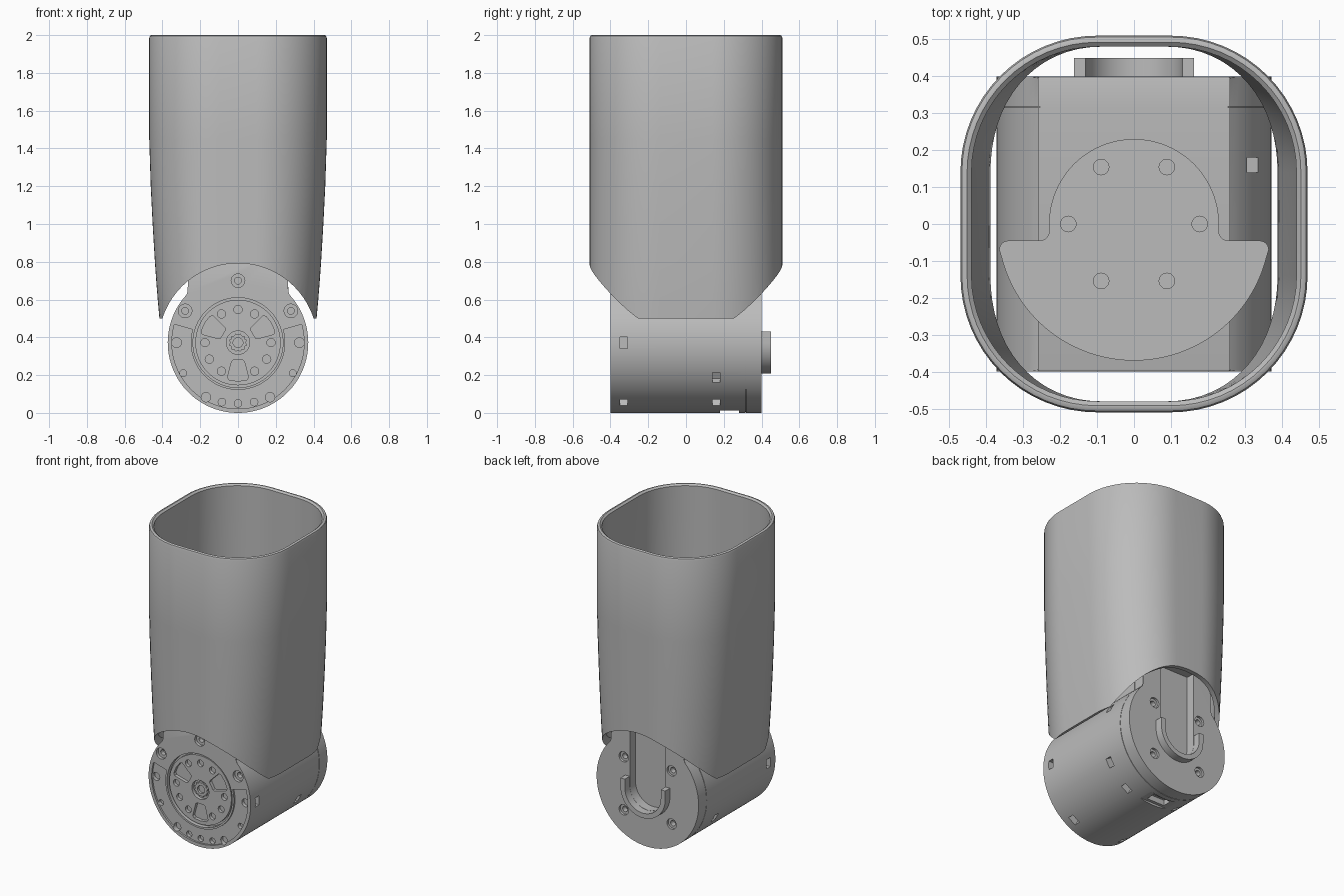
import bpy, bmesh, math
from math import cos, sin, radians, pi

old = bpy.data.objects.get("Cube")
if old:
    bpy.data.objects.remove(old, do_unlink=True)

grey = bpy.data.materials.new("mid_grey")
grey.use_nodes = True
grey.diffuse_color = (0.5, 0.5, 0.5, 1)
grey.node_tree.nodes["Principled BSDF"].inputs["Base Color"].default_value = grey.diffuse_color

C = 0.372      # height of the drum axis
R = 0.372      # drum radius
NECK = 0.26    # half width of the neck
TOP = 0.88     # top of the neck


def arc(cx, cy, r, a0, a1, n=24):
    return [(cx + r * cos(radians(a0 + (a1 - a0) * i / n)),
             cy + r * sin(radians(a0 + (a1 - a0) * i / n))) for i in range(n + 1)]


def circle(cx, cy, r, n=24):
    return arc(cx, cy, r, 0, 360, n)[:-1]


def rect(x0, y0, x1, y1):
    return [(x0, y0), (x1, y0), (x1, y1), (x0, y1)]


def turn(pts, angle, cx=0, cy=C):
    c, s = cos(radians(angle)), sin(radians(angle))
    return [(cx + x * c - y * s, cy + x * s + y * c) for x, y in pts]


def add_object(name, bm):
    bmesh.ops.recalc_face_normals(bm, faces=bm.faces)
    mesh = bpy.data.meshes.new(name)
    bm.to_mesh(mesh)
    bm.free()
    obj = bpy.data.objects.new(name, mesh)
    bpy.context.collection.objects.link(obj)
    return obj


def solid(name, prisms, axis="y", bevel_at=None):
    """Extrude each (outline, low, high) along the axis."""
    bm = bmesh.new()
    for pts, lo, hi in prisms:
        def place(p, d):
            return (p[0], d, p[1]) if axis == "y" else (p[0], p[1], d)
        a = [bm.verts.new(place(p, lo)) for p in pts]
        b = [bm.verts.new(place(p, hi)) for p in pts]
        bm.faces.new(a)
        bm.faces.new(b[::-1])
        for i in range(len(pts)):
            j = (i + 1) % len(pts)
            bm.faces.new((a[i], b[i], b[j], a[j]))
    if bevel_at is not None:
        edges = [e for e in bm.edges if all(abs(v.co.y - bevel_at) < 1e-5 for v in e.verts)]
        bmesh.ops.bevel(bm, geom=edges, offset=0.007, segments=2, profile=0.5, affect="EDGES")
    return add_object(name, bm)


def cut(obj, prisms, axis="y"):
    cutter = solid("cutter", prisms, axis)
    cutter.hide_render = True
    mod = obj.modifiers.new("cut", "BOOLEAN")
    mod.operation, mod.object = "DIFFERENCE", cutter
    mod.solver, mod.use_self = "EXACT", True
    deps = bpy.context.evaluated_depsgraph_get()
    mesh = bpy.data.meshes.new_from_object(obj.evaluated_get(deps))
    obj.modifiers.clear()
    obj.data = mesh
    bpy.data.objects.remove(cutter, do_unlink=True)


def finish(obj):
    obj.data.materials.clear()
    obj.data.materials.append(grey)
    obj.data.shade_smooth()
    obj.data.set_sharp_from_angle(angle=radians(30))


def drum_outline(r, w, top):
    a = math.degrees(math.acos(w / r))
    return arc(0, C, r, a, -180 - a, 96) + [(-w, top), (w, top)]


# Sleeve: tapering rounded tube with an arched lower edge
def sleeve_ring(bm, hx, inset, z):
    r, cx, cy = 0.37 - inset, 0.1, 0.14
    pts = []
    for k, (sx, sy) in enumerate([(1, 1), (-1, 1), (-1, -1), (1, -1)]):
        pts += arc(sx * cx, sy * cy, r, 90 * k, 90 * k + 90, 16)
    s = (hx - inset) / (0.47 - inset)
    return [bm.verts.new((x * s, y, z)) for x, y in pts]


levels = [(0.5, 0.416), (0.6, 0.425), (0.7, 0.433), (0.8, 0.44), (1.0, 0.452),
          (1.2, 0.462), (1.45, 0.47), (1.985, 0.47)]
bm = bmesh.new()
rings = [sleeve_ring(bm, hx, 0, z) for z, hx in levels]
rings += [sleeve_ring(bm, 0.47, 0.004, 1.996), sleeve_ring(bm, 0.47, 0.012, 2.0),
          sleeve_ring(bm, 0.47, 0.018, 2.0), sleeve_ring(bm, 0.47, 0.03, 1.99)]
rings += [sleeve_ring(bm, hx, 0.03, z) for z, hx in reversed(levels[:-1])]
for a, b in zip(rings, rings[1:] + rings[:1]):
    for i in range(len(a)):
        j = (i + 1) % len(a)
        bm.faces.new((a[i], a[j], b[j], b[i]))
sleeve = add_object("sleeve", bm)
cut(sleeve, [(circle(0, C, 0.42, 128), -1, 1)])

# Drum housing with neck
housing = solid("drum_housing", [(drum_outline(R, NECK, TOP), -0.4, 0.315)], bevel_at=-0.4)
rim = arc(0, C, 0.35, 16, -196, 64) + arc(0, C, 0.25, -196, 16, 64)
cut(housing, [(rim, -0.5, -0.388)])
cut(housing, [(circle(0, C, 0.238, 64), -0.5, -0.37)])

# Screw holes on the front flange
flange_screws = [(0, 0.7), (-0.28, 0.54), (0.28, 0.54)]
cut(housing, [(circle(x, z, 0.036), -0.5, -0.38) for x, z in flange_screws])
cut(housing, [(circle(x, z, 0.018), -0.5, -0.35) for x, z in flange_screws])
small = [(0, 0.05, 0.02)]
for s in (-1, 1):
    small += [(s * 0.085, 0.057, 0.02), (s * 0.17, 0.083, 0.025),
              (s * 0.29, 0.21, 0.018), (s * 0.325, C, 0.026)]
cut(housing, [(circle(x, z, r, 16), -0.5, -0.365) for x, z, r in small])

# Vent slots around the drum and the connector opening below
slots = [(30, 0.16)]
for a, y in [(0, -0.33), (-59, -0.33), (-30, 0.16), (-59, 0.16)]:
    slots += [(a, y), (180 - a, y)]
slot = rect(R - 0.045, -0.03, R + 0.05, 0.03)
cut(housing, [(turn(slot, a), y - 0.02, y + 0.02) for a, y in slots])
cut(housing, [(rect(-0.1, -0.05, 0.1, 0.014), 0.18, 0.28)])
cut(housing, [(rect(-0.065, -0.05, 0.065, 0.05), 0.2, 0.26)])

# Rotor disc with three windows and a ring of holes
rotor = solid("rotor_disc", [(circle(0, C, 0.226, 64), -0.392, -0.33)], bevel_at=-0.392)
window = [(0.092, -0.026), (0.1, -0.034), (0.185, -0.056), (0.198, -0.046),
          (0.204, 0), (0.198, 0.046), (0.185, 0.056), (0.1, 0.034), (0.092, 0.026)]
cut(rotor, [(turn(window, a), -0.5, -0.352) for a in (30, 150, 270)])
cut(rotor, [(circle(0.175 * cos(pi * k / 6), C + 0.175 * sin(pi * k / 6), 0.022, 16), -0.5, -0.372)
            for k in range(12) if k not in (1, 5, 9)])
cut(rotor, [(circle(0, C, 0.062, 32), -0.5, -0.365)])

# Toothed hub with a bore
teeth = [(r * cos(pi * k / 12), C + r * sin(pi * k / 12))
         for k in range(24) for r in [0.05 if k % 2 else 0.041]]
hub = solid("toothed_hub", [(teeth, -0.385, -0.34)])
cut(hub, [(circle(0, C, 0.026), -0.5, -0.36)])

# Rear cap with cable channel and four screws
core = solid("seam_core", [(drum_outline(0.366, 0.255, TOP - 0.004), 0.3, 0.33)])
cap = solid("rear_cap", [(drum_outline(R, NECK, TOP), 0.318, 0.4)], bevel_at=0.4)
channel = arc(0, C, 0.13, 180, 360, 32) + [(0.13, TOP - 0.02), (-0.13, TOP - 0.02)]
cut(cap, [(channel, 0.34, 0.5)])
rear_screws = [(sx * 0.175, C + sz * 0.175) for sx in (-1, 1) for sz in (-1, 1)]
cut(cap, [(circle(x, z, 0.034), 0.385, 0.5) for x, z in rear_screws])
cut(cap, [(circle(x, z, 0.018), 0.35, 0.5) for x, z in rear_screws])

# Raised guide around the lower end of the channel
guide = (arc(0, C, 0.163, 180, 360, 32) + [(0.163, 0.43), (0.131, 0.43)]
         + arc(0, C, 0.131, 360, 180, 32) + [(-0.131, 0.43), (-0.163, 0.43)])
channel_guide = solid("channel_guide", [(guide, 0.397, 0.45)])

# Winged mounting plate on top of the neck
wing = (arc(0, 0, 0.23, 0, 180, 48) + arc(-0.255, -0.02, 0.025, 0, -90, 6)
        + arc(-0.34, -0.07, 0.025, 90, 180, 6) + arc(0, 0, 0.37, 194, 346, 48)
        + arc(0.34, -0.07, 0.025, 0, 90, 6) + arc(0.255, -0.02, 0.025, 270, 180, 6))
plate = solid("mounting_plate", [(wing, TOP - 0.002, TOP + 0.04)], "z")
cut(plate, [(circle(0.178 * cos(pi * k / 3), 0.178 * sin(pi * k / 3), 0.021), TOP + 0.015, TOP + 0.1)
            for k in range(6)], "z")

for part in (sleeve, housing, rotor, hub, core, cap, channel_guide, plate):
    finish(part)
